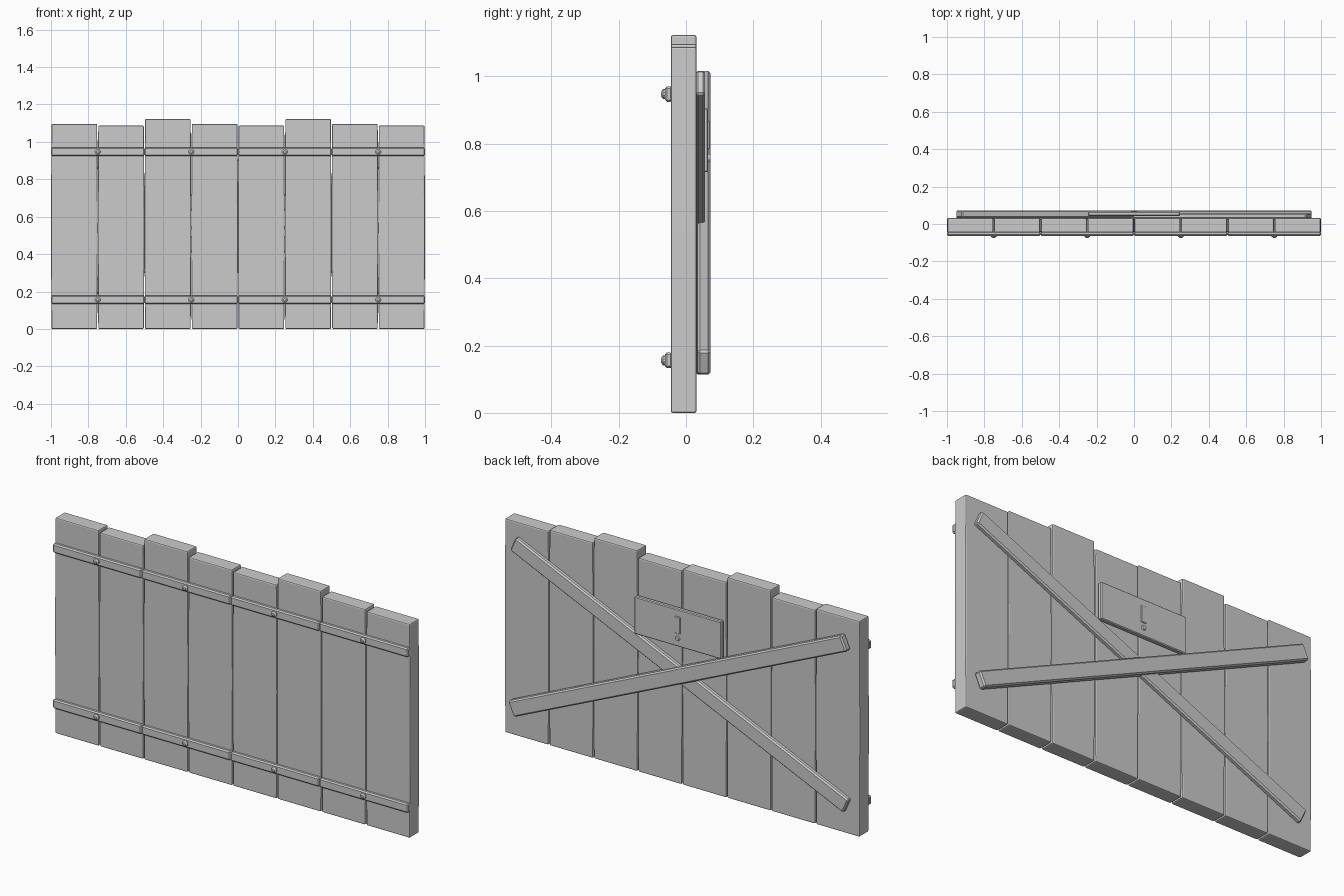
import bpy
import bmesh
import math
from mathutils import Matrix, Vector

cube = bpy.data.objects.get("Cube")
if cube:
    bpy.data.objects.remove(cube, do_unlink=True)

grey = bpy.data.materials.new("plain_grey")
grey.use_nodes = True
colour = (0.6, 0.6, 0.6, 1)
grey.diffuse_color = colour
grey.node_tree.nodes["Principled BSDF"].inputs["Base Color"].default_value = colour


def finish(name, bm, bevel=0, segments=1):
    """Turn a bmesh into a named grey object with softened edges."""
    bmesh.ops.recalc_face_normals(bm, faces=bm.faces)
    mesh = bpy.data.meshes.new(name)
    bm.to_mesh(mesh)
    bm.free()
    mesh.materials.append(grey)
    obj = bpy.data.objects.new(name, mesh)
    bpy.context.collection.objects.link(obj)
    if bevel:
        mod = obj.modifiers.new("soft_edges", 'BEVEL')
        mod.width = bevel
        mod.segments = segments
        mod.limit_method = 'ANGLE'
    return obj


def slab(name, outline, y0, y1, bevel=0, segments=1):
    """Extrude an (x, z) outline from y0 to y1."""
    bm = bmesh.new()
    face = bm.faces.new([bm.verts.new((x, y0, z)) for x, z in outline])
    grown = bmesh.ops.extrude_face_region(bm, geom=[face])["geom"]
    verts = [v for v in grown if isinstance(v, bmesh.types.BMVert)]
    bmesh.ops.translate(bm, verts=verts, vec=(0, y1 - y0, 0))
    return finish(name, bm, bevel, segments)


def bar(name, x, z, width, height, y0, y1, bevel=0, angle=0):
    """Rectangular bar, optionally turned in the plane of the panel."""
    turn = Matrix.Rotation(angle, 2)
    corners = [Vector((a * width / 2, b * height / 2))
               for a, b in ((-1, -1), (1, -1), (1, 1), (-1, 1))]
    outline = [(turn @ c) + Vector((x, z)) for c in corners]
    return slab(name, outline, y0, y1, bevel)


def disc(name, x, z, radius, top_radius, y0, y1, sides=10):
    """Tapered round stud pointing along y, from y0 (base) to y1."""
    bm = bmesh.new()
    tilt = math.pi / 2 if y1 < y0 else -math.pi / 2
    matrix = Matrix.Translation((x, (y0 + y1) / 2, z)) @ Matrix.Rotation(tilt, 4, 'X')
    bmesh.ops.create_cone(bm, cap_ends=True, segments=sides, radius1=radius,
                          radius2=top_radius, depth=abs(y1 - y0), matrix=matrix)
    return finish(name, bm)


# Upright planks, slightly narrowed towards their ends
tops = [1.096, 1.087, 1.122]
for i in range(8):
    x, top = -0.875 + i * 0.25, tops[i % 3]
    end, mid = 0.122, 0.125
    outline = [(x - end, 0), (x + end, 0), (x + mid, 0.54),
               (x + end, top), (x - end, top), (x - mid, 0.54)]
    slab(f"plank_{i + 1}", outline, -0.045, 0.031, 0.006, 2)

# Front straps in four lengths, each with a domed bolt
for row, z in (("lower", 0.156), ("upper", 0.947)):
    for i in range(4):
        x = -0.75 + i * 0.5
        bar(f"{row}_strap_{i + 1}", x, z, 0.499, 0.046, -0.063, -0.04, 0.006)
        disc(f"{row}_bolt_{i + 1}", x, z, 0.015, 0.015, -0.06, -0.068)
        disc(f"{row}_bolt_cap_{i + 1}", x, z, 0.015, 0.007, -0.068, -0.074)

# Crossed diagonal braces on the back
slant = math.radians(24)
bar("under_brace", 0, 0.565, 2.05, 0.08, 0.028, 0.057, 0.007, slant)
bar("over_brace", 0, 0.565, 2.05, 0.08, 0.034, 0.073, 0.007, -slant)

# Lock plate with its slot and stud
bar("lock_plate", 0, 0.81, 0.49, 0.19, 0.043, 0.066, 0.004)
bar("lock_slot", 0, 0.825, 0.03, 0.085, 0.06, 0.07, 0.002)
disc("lock_stud", 0, 0.757, 0.015, 0.01, 0.06, 0.073)
